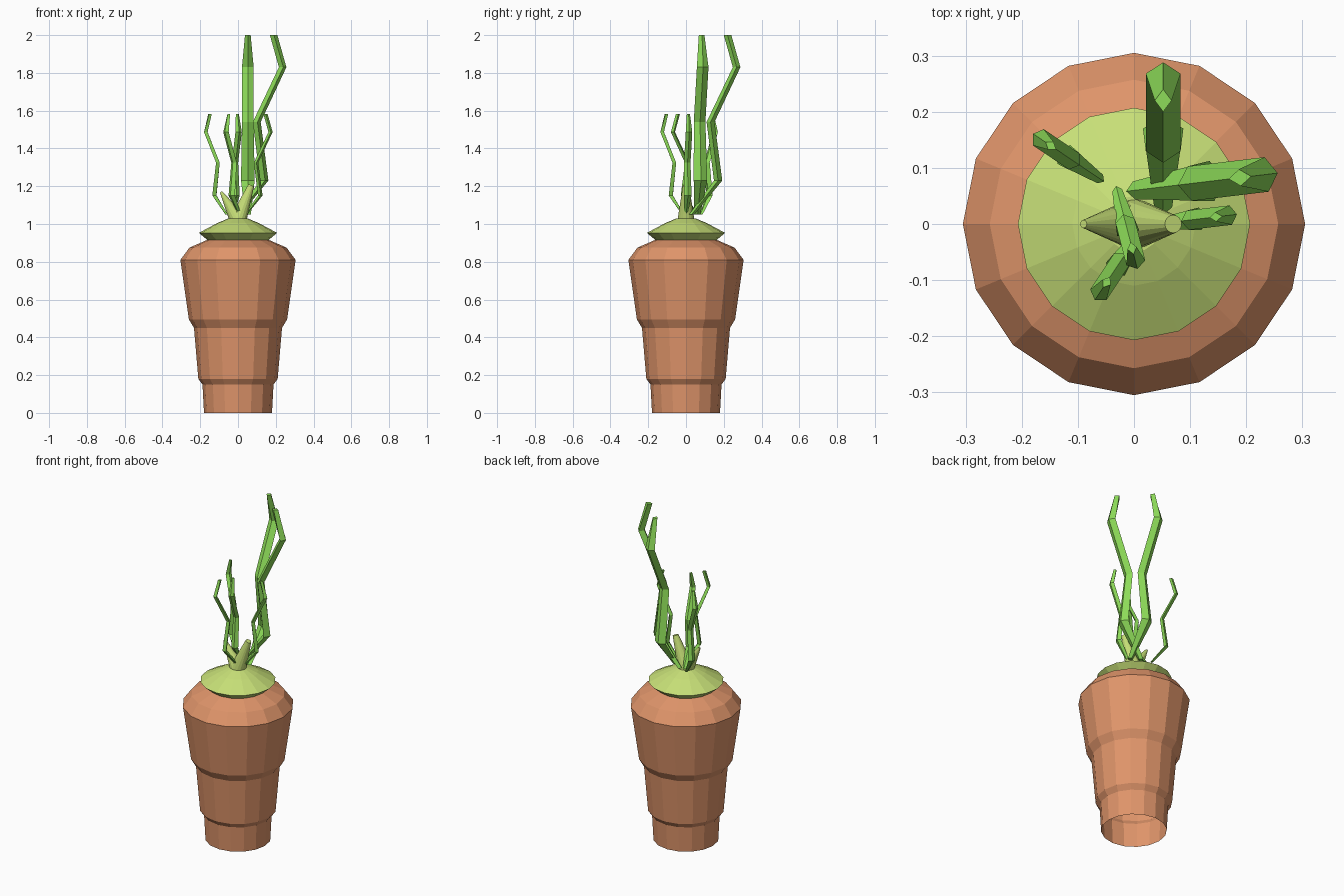
import bpy, bmesh, math
from mathutils import Vector

cube = bpy.data.objects.get("Cube")
if cube:
    bpy.data.objects.remove(cube)


def material(name, rgb):
    m = bpy.data.materials.new(name)
    m.use_nodes = True
    m.diffuse_color = (*rgb, 1)
    m.node_tree.nodes["Principled BSDF"].inputs["Base Color"].default_value = (*rgb, 1)
    return m


ORANGE = material("orange root", (0.74, 0.30, 0.145))
LIME = material("pale lime", (0.57, 0.74, 0.185))
GREEN = material("leaf green", (0.27, 0.72, 0.10))


def loft(name, rings, mat, cap_start=True, cap_end=True):
    """Skin a list of equal-length point rings."""
    bm = bmesh.new()
    loops = [[bm.verts.new(p) for p in ring] for ring in rings]
    n = len(loops[0])
    for a, b in zip(loops, loops[1:]):
        for i in range(n):
            j = (i + 1) % n
            bm.faces.new((a[i], a[j], b[j], b[i]))
    if cap_start:
        bm.faces.new(loops[0][::-1])
    if cap_end:
        bm.faces.new(loops[-1])
    bmesh.ops.recalc_face_normals(bm, faces=bm.faces)
    mesh = bpy.data.meshes.new(name)
    bm.to_mesh(mesh)
    bm.free()
    mesh.materials.append(mat)
    obj = bpy.data.objects.new(name, mesh)
    bpy.context.collection.objects.link(obj)
    return obj


def circle(center, r, axis=Vector((0, 0, 1)), n=16):
    turn = Vector((0, 0, 1)).rotation_difference(axis)
    return [Vector(center) + turn @ Vector((r * math.cos(i * math.tau / n),
                                            r * math.sin(i * math.tau / n), 0))
            for i in range(n)]


def lathe(name, profile, mat, **caps):
    return loft(name, [circle((0, 0, z), r) for r, z in profile], mat, **caps)


# Stepped root, open underneath
lathe("root_body", [(0.18, 0), (0.188, 0.15), (0.21, 0.18), (0.233, 0.45),
                    (0.26, 0.495), (0.305, 0.81), (0.257, 0.875), (0.165, 0.915)],
      ORANGE, cap_start=False)

# Crown disc with a short neck
lathe("crown", [(0.15, 0.905), (0.207, 0.953), (0.11, 1.005), (0.05, 1.03)], LIME)


# Cut stalks leaning to either side
def stalk(name, tip, r_base, r_tip):
    base, tip = Vector((0, 0, 1.02)), Vector(tip)
    axis = (tip - base).normalized()
    loft(name, [circle(base, r_base, axis), circle(tip, r_tip, axis)], LIME)


stalk("stalk_left", (0.07, 0, 1.205), 0.045, 0.016)
stalk("stalk_right", (-0.09, 0, 1.17), 0.045, 0.007)

# Zigzag leaf: outward offset, height, half width, half depth
LEAF = [(0, 0, 0.016, 0.014), (0.14, 0.18, 0.036, 0.022), (0.10, 0.49, 0.031, 0.021),
        (0.238, 0.78, 0.031, 0.020), (0.19, 0.95, 0.015, 0.020)]


def leaf(name, x, y, direction, scale):
    out = Vector((*direction, 0)).normalized()
    side = Vector((-out.y, out.x, 0))
    rings = []
    for off, h, w, d in LEAF:
        c = Vector((x, y, 1.05)) + (out * off + Vector((0, 0, h))) * scale
        rings.append([c + out * d * scale, c + side * w * scale,
                      c - out * d * scale, c - side * w * scale])
    loft(name, rings, GREEN)


SMALL = 0.56
leaf("tall_leaf_back", 0.052, 0.03, (0, 1), 1)
leaf("tall_leaf_left", 0.0, 0.06, (1, 0.12), 1)
leaf("small_leaf_back_right", -0.06, 0.08, (-0.83, 0.56), SMALL)
leaf("small_leaf_left", 0.04, 0.0, (1, 0.12), SMALL)
leaf("small_leaf_front_right", 0.01, -0.015, (-0.55, -0.83), SMALL)
leaf("small_leaf_front", -0.03, 0.06, (0.25, -0.97), SMALL)
